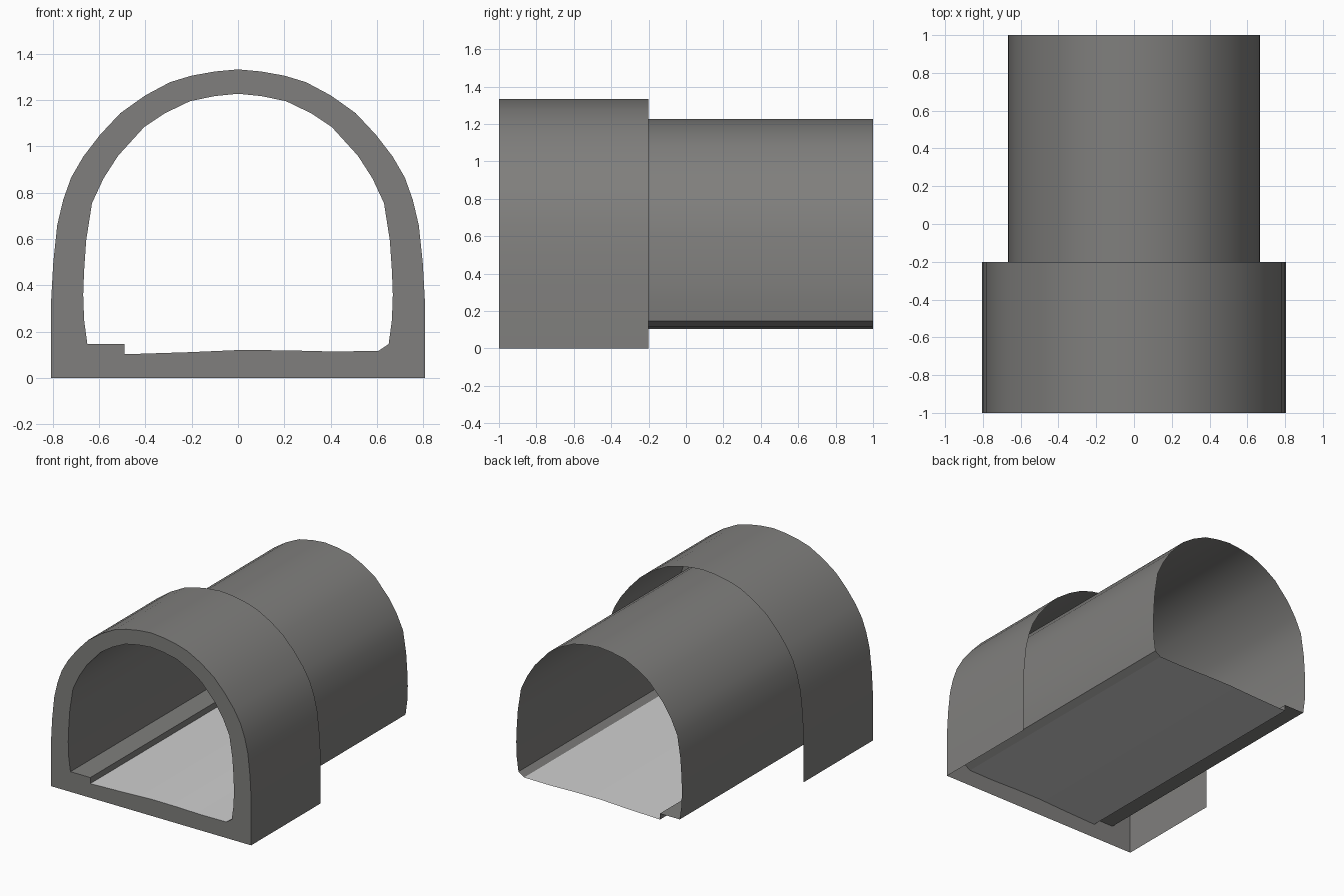
import bpy, bmesh, math

if "Cube" in bpy.data.objects:
    bpy.data.objects.remove(bpy.data.objects["Cube"])


def material(name, rgb):
    m = bpy.data.materials.new(name)
    m.diffuse_color = (*rgb, 1.0)
    m.use_nodes = True
    m.node_tree.nodes["Principled BSDF"].inputs["Base Color"].default_value = m.diffuse_color
    return m


CONCRETE = material("concrete_grey", (0.215, 0.212, 0.205))
FLOOR = material("light_floor_grey", (0.63, 0.63, 0.63))


def finish(name, bm, mat):
    mesh = bpy.data.meshes.new(name)
    bm.to_mesh(mesh)
    bm.free()
    mesh.materials.append(mat)
    mesh.shade_smooth()
    mesh.set_sharp_from_angle(angle=math.radians(30))
    ob = bpy.data.objects.new(name, mesh)
    bpy.context.collection.objects.link(ob)
    return ob


def sheet(name, profile, y0, y1, mat):
    """Open sheet: an (x, z) profile swept along y."""
    bm = bmesh.new()
    rows = [[bm.verts.new((x, y, z)) for x, z in profile] for y in (y0, y1)]
    for i in range(len(profile) - 1):
        bm.faces.new((rows[0][i], rows[0][i + 1], rows[1][i + 1], rows[1][i]))
    return finish(name, bm, mat)


def mirrored(half):
    """Left half ending at x = 0, completed across the centre line."""
    return half + [(-x, z) for x, z in reversed(half[:-1])]


# Cross-sections, left foot over the crown to the right foot
outer = mirrored([(-.806, 0), (-.806, .34), (-.797, .5), (-.78, .66), (-.754, .77),
                  (-.72, .865), (-.668, .955), (-.595, 1.05), (-.508, 1.143),
                  (-.40, 1.22), (-.293, 1.277), (-.20, 1.305), (-.10, 1.323), (0, 1.332)])
inner = mirrored([(-.65, .147), (-.664, .25), (-.668, .36), (-.664, .465), (-.655, .595),
                  (-.63, .755), (-.58, .862), (-.517, .96), (-.405, 1.083),
                  (-.315, 1.143), (-.207, 1.195), (-.10, 1.217), (0, 1.227)])
ledge = [(-.65, .147), (-.49, .147), (-.49, .103)]
ground = [(-.49, .103), (-.207, .112), (0, .121), (.2, .120), (.4, .115), (.605, .117)]
chamfer = [(.605, .117), (.65, .147)]

# Outer portal hood, open at the back and underneath
sheet("portal_hood", outer, -1, -.2, CONCRETE)

# Tunnel lining with side ledge and corner chamfer, full length
sheet("tunnel_lining", inner[::-1], -1, 1, CONCRETE)
sheet("side_ledge", ledge, -1, 1, CONCRETE)
sheet("corner_chamfer", chamfer, -1, 1, CONCRETE)

# Tunnel floor
sheet("tunnel_floor", ground, -1, 1, FLOOR)

# Flat front face between the hood and the tunnel opening
bm = bmesh.new()
for loop in (outer, inner + chamfer[:1] + ground[-2::-1] + ledge[1:2]):
    vs = [bm.verts.new((x, -1, z)) for x, z in loop]
    for a, b in zip(vs, vs[1:] + vs[:1]):
        bm.edges.new((a, b))
bmesh.ops.triangle_fill(bm, use_beauty=True, use_dissolve=False,
                        edges=bm.edges[:], normal=(0, -1, 0))
for f in bm.faces:
    f.normal_update()
    if f.normal.y > 0:
        f.normal_flip()
finish("portal_front", bm, CONCRETE)
